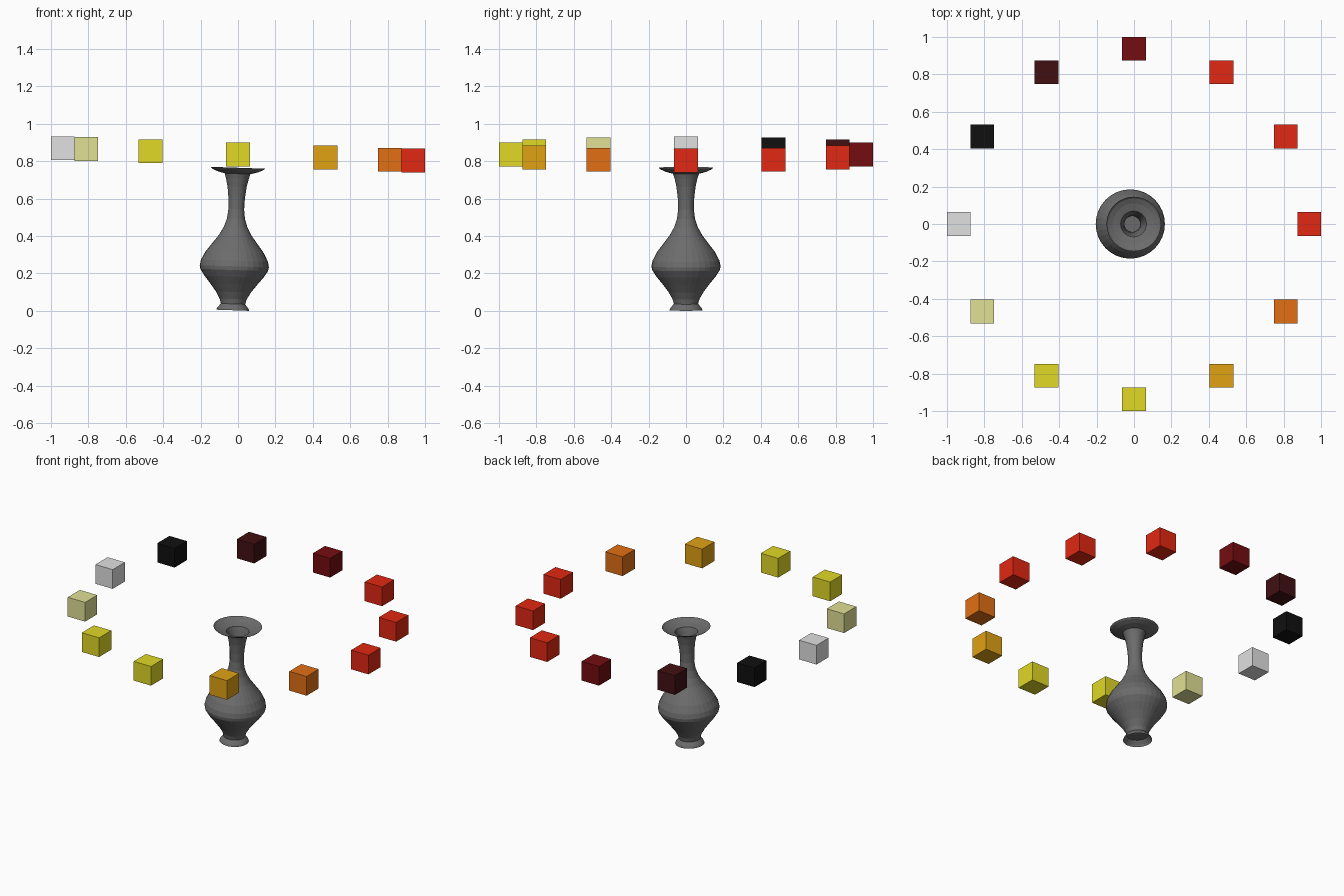
import bpy
import bmesh
from math import radians, sin, cos, pi

cube = bpy.data.objects.get("Cube")
if cube:
    bpy.data.objects.remove(cube, do_unlink=True)


def material(name, color):
    mat = bpy.data.materials.new(name)
    mat.use_nodes = True
    rgba = (*color, 1)
    mat.diffuse_color = rgba
    mat.node_tree.nodes["Principled BSDF"].inputs["Base Color"].default_value = rgba
    return mat


colors = {
    "red": (.76, .021, .006),
    "dark red": (.178, .004, .005),
    "maroon": (.054, .005, .006),
    "black": (.005, .005, .005),
    "light grey": (.75, .75, .75),
    "khaki": (.75, .75, .3),
    "yellow": (.75, .69, .019),
    "amber": (.75, .36, .007),
    "orange": (.76, .162, .007),
    "stone grey": (.15, .15, .15),
}
mats = {name: material(name, color) for name, color in colors.items()}
TILT = radians(2)


def add_object(name, bm, mat):
    mesh = bpy.data.meshes.new(name)
    bm.to_mesh(mesh)
    bm.free()
    mesh.materials.append(mats[mat])
    obj = bpy.data.objects.new(name, mesh)
    bpy.context.collection.objects.link(obj)
    return obj


# Vase: thin turned wall, (radius, height) from foot to rim
profile = [(.088, 0), (.083, .012), (.065, .034), (.072, .06), (.094, .098),
           (.124, .138), (.158, .18), (.181, .215), (.185, .235), (.179, .265),
           (.156, .31), (.122, .355), (.088, .4), (.063, .445), (.048, .49),
           (.042, .54), (.044, .6), (.051, .66), (.061, .705), (.069, .73),
           (.11, .741), (.136, .753), (.146, .762)]
SIDES = 32
bm = bmesh.new()
rings = [[bm.verts.new((r * cos(2 * pi * i / SIDES), r * sin(2 * pi * i / SIDES), z))
          for i in range(SIDES)] for r, z in profile]
for low, high in zip(rings, rings[1:]):
    for i in range(SIDES):
        j = (i + 1) % SIDES
        bm.faces.new((low[i], low[j], high[j], high[i]))
# Floor of the bowl sits above the hollow foot
bm.faces.new(rings[2])
vase = add_object("vase", bm, "stone grey")
vase.rotation_euler.y = TILT
vase.location = (-.028, 0, .003)

# Ring of floating blocks, counted round from the +x side
sequence = ["red", "red", "red", "dark red", "maroon", "black", "light grey",
            "khaki", "yellow", "yellow", "amber", "orange"]
RADIUS, SIZE = .9365, .127
for n, color in enumerate(sequence):
    angle = 2 * pi * n / len(sequence)
    x, y = RADIUS * cos(angle), RADIUS * sin(angle)
    bm = bmesh.new()
    bmesh.ops.create_cube(bm, size=SIZE)
    block = add_object(f"ring_block_{n + 1}", bm, color)
    block.location = (x, y, .836 - x * sin(TILT))
